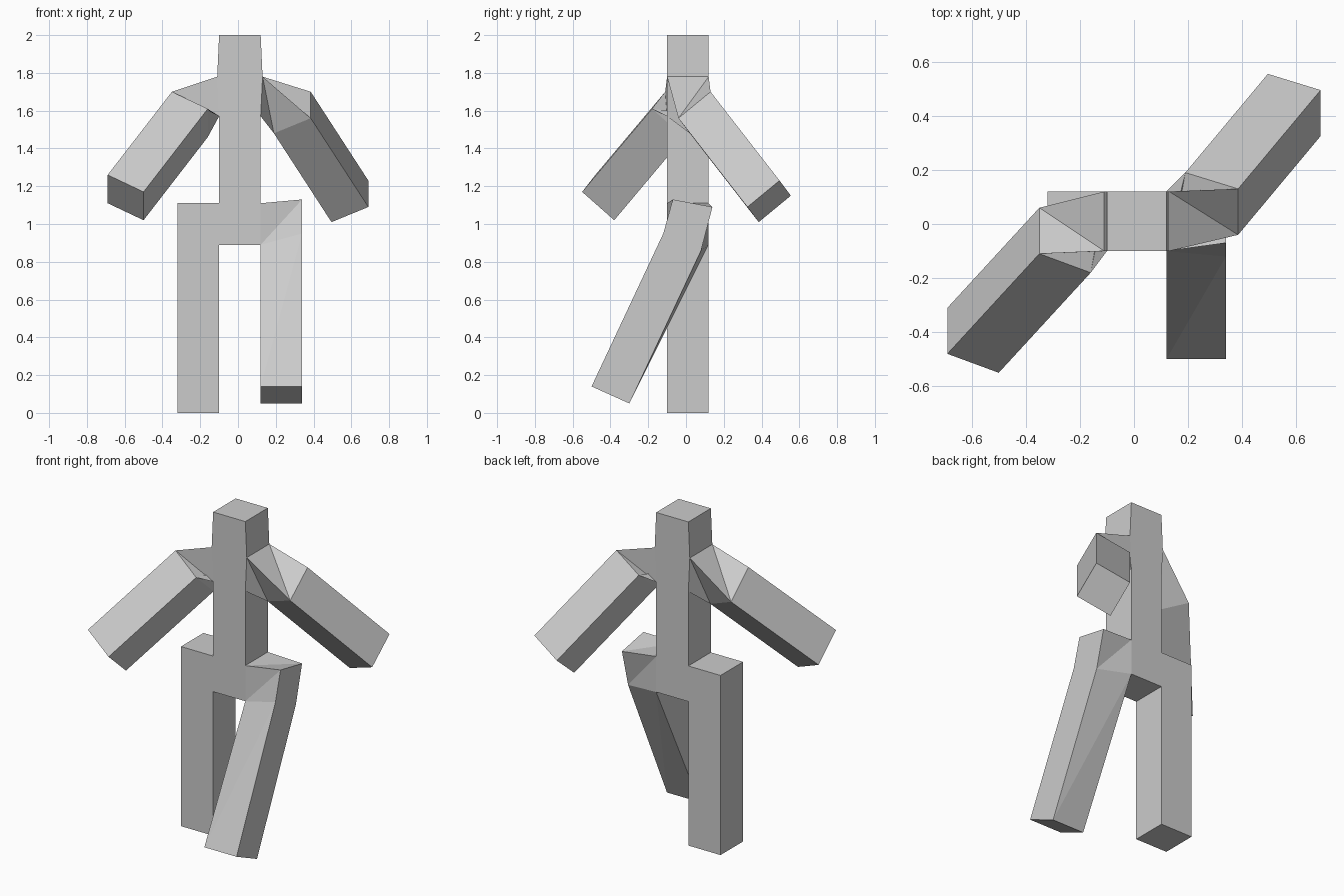
import bpy, bmesh
from mathutils import Vector

if "Cube" in bpy.data.objects:
    bpy.data.objects.remove(bpy.data.objects["Cube"])

bm = bmesh.new()


def nearest_face(x, y, z):
    bm.faces.ensure_lookup_table()
    p = Vector((x, y, z))
    return min(bm.faces, key=lambda f: (f.calc_center_median() - p).length)


def extrude(face, targets=None, move=None):
    """Extrude one face, placing corners (front low, front high, back low, back high)."""
    new = bmesh.ops.extrude_discrete_faces(bm, faces=[face])["faces"][0]
    c = new.calc_center_median()
    corners = sorted(new.verts, key=lambda v: (v.co.y > c.y, v.co.z > c.z))
    if targets:
        for v, t in zip(corners, targets):
            v.co = t
    if move:
        for v in corners:
            v.co += Vector(move)
    return new


# Torso and head: one square column, slightly wider at the neck
rings = []
for z, h in ((0.89, .11), (1.11, .11), (1.57, .11), (1.78, .12), (2.0, .11)):
    rings.append([bm.verts.new((.01 + sx * h, .01 + sy * .11, z))
                  for sx, sy in ((-1, -1), (1, -1), (1, 1), (-1, 1))])
for a, b in zip(rings, rings[1:]):
    for i in range(4):
        j = (i + 1) % 4
        bm.faces.new((a[i], a[j], b[j], b[i]))
bm.faces.new(rings[0][::-1])
bm.faces.new(rings[-1])

# Straight leg
extrude(nearest_face(-.10, .01, 1.0), move=(-.22, 0, 0))
foot = extrude(nearest_face(-.21, .01, .89))
for v in foot.verts:
    v.co.z = 0

# Leg striding forward
extrude(nearest_face(.12, .01, 1.0),
        [(.34, -.12, .95), (.34, -.07, 1.13), (.34, .08, .86), (.34, .14, 1.09)])
foot = extrude(nearest_face(.23, .0, .89))
for v in foot.verts:
    v.co.y, v.co.z = (-.50, .14) if v.co.y < 0 else (-.30, .05)

# Arm swinging forward
shoulder = extrude(nearest_face(-.105, .01, 1.675),
                   [(-.16, -.18, 1.61), (-.35, -.11, 1.70),
                    (-.16, -.01, 1.46), (-.35, .06, 1.55)])
extrude(shoulder, move=(-.34, -.37, -.44))

# Arm swinging back
shoulder = extrude(nearest_face(.125, .01, 1.675),
                   [(.19, .02, 1.48), (.385, -.04, 1.56),
                    (.19, .19, 1.62), (.385, .13, 1.70)])
extrude(shoulder, move=(.305, .365, -.47))

# Fold the twisted quads along their long diagonals, as in the joints
bmesh.ops.triangulate(bm, faces=bm.faces[:], quad_method='LONG_EDGE')
bmesh.ops.recalc_face_normals(bm, faces=bm.faces[:])
mesh = bpy.data.meshes.new("walking_figure")
bm.to_mesh(mesh)
bm.free()
bpy.context.collection.objects.link(bpy.data.objects.new("walking_figure", mesh))
